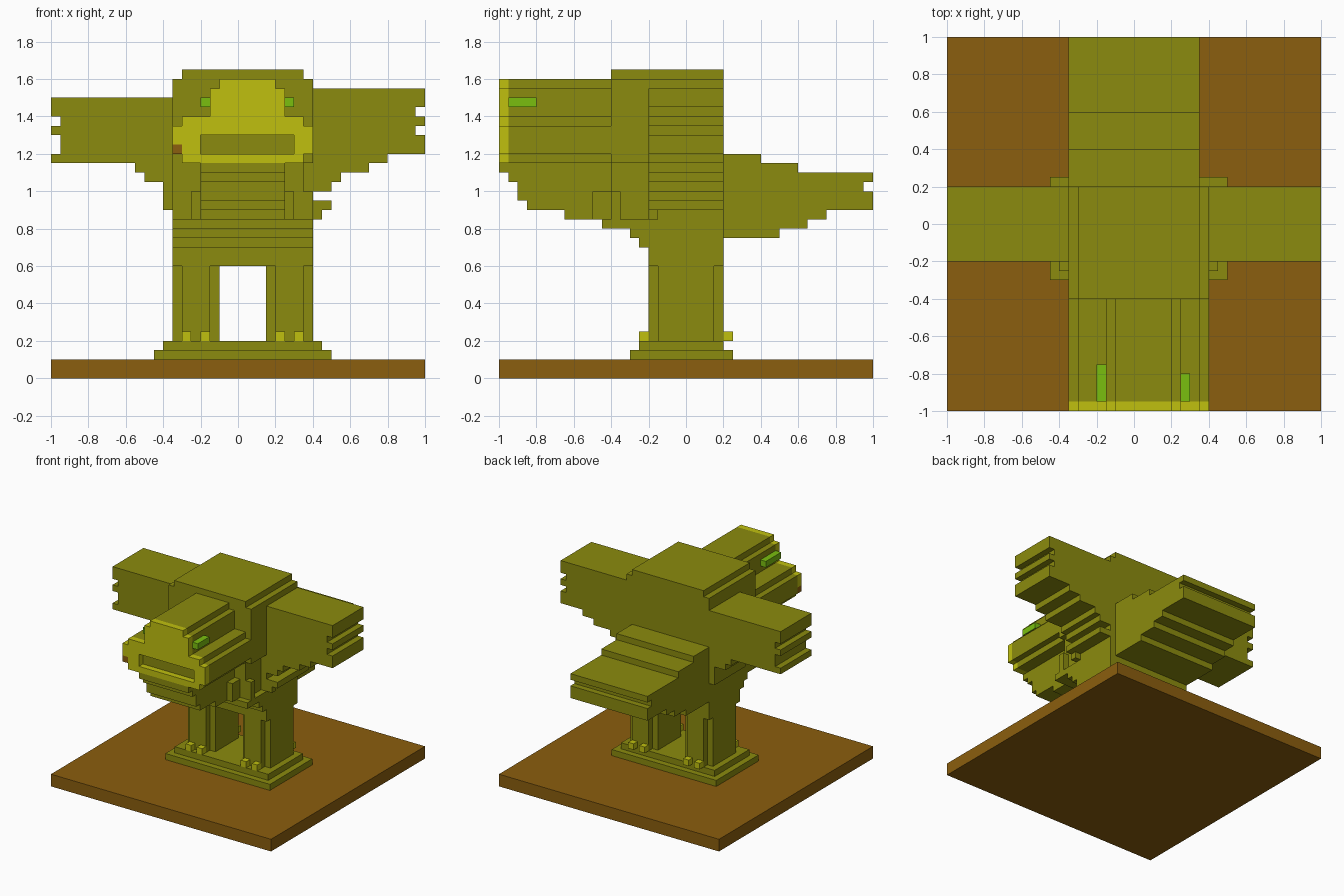
import bpy
import bmesh

cube = bpy.data.objects.get("Cube")
if cube:
    bpy.data.objects.remove(cube, do_unlink=True)


def material(name, rgb):
    m = bpy.data.materials.new(name)
    m.use_nodes = True
    col = (*rgb, 1.0)
    m.diffuse_color = col
    m.node_tree.nodes["Principled BSDF"].inputs["Base Color"].default_value = col
    return m


OLIVE = material("olive", (0.258, 0.258, 0.0044))
YELLOW = material("yellow", (0.527, 0.527, 0.0048))
GREEN = material("green", (0.195, 0.521, 0.0048))
BROWN = material("brown", (0.258, 0.112, 0.0044))


def finish(name, bm, mat):
    bmesh.ops.recalc_face_normals(bm, faces=bm.faces)
    mesh = bpy.data.meshes.new(name)
    bm.to_mesh(mesh)
    bm.free()
    mesh.materials.append(mat)
    ob = bpy.data.objects.new(name, mesh)
    bpy.context.scene.collection.objects.link(ob)
    return ob


def add_prism(bm, rows, axis, a, b):
    """Extrude a stepped outline. rows: (z0, z1, lo, hi) from bottom to top."""
    path = []
    for z0, z1, lo, hi in rows:
        path += [(hi, z0), (hi, z1)]
    for z0, z1, lo, hi in reversed(rows):
        path += [(lo, z1), (lo, z0)]
    # drop repeated and collinear points
    path = [p for i, p in enumerate(path) if p != path[i - 1]]
    n = len(path)
    path = [p for i, p in enumerate(path)
            if not (path[i - 1][0] == p[0] == path[(i + 1) % n][0])]
    place = (lambda u, z, d: (d, u, z)) if axis == "x" else (lambda u, z, d: (u, d, z))
    rings = [[bm.verts.new(place(u, z, d)) for u, z in path] for d in (a, b)]
    bm.faces.new(rings[0])
    bm.faces.new(rings[1][::-1])
    n = len(path)
    for i in range(n):
        j = (i + 1) % n
        bm.faces.new((rings[0][i], rings[0][j], rings[1][j], rings[1][i]))


def prisms(name, mat, outlines, axis, a, b):
    bm = bmesh.new()
    for rows in outlines:
        add_prism(bm, rows, axis, a, b)
    return finish(name, bm, mat)


def boxes(name, mat, *items):
    """Each item: x0, x1, y0, y1, z0, z1."""
    bm = bmesh.new()
    for x0, x1, y0, y1, z0, z1 in items:
        add_prism(bm, [(z0, z1, x0, x1)], "y", y0, y1)
    return finish(name, bm, mat)


# Ground slab and stepped pedestal
boxes("ground_slab", BROWN, (-1, 1, -1, 1, 0, 0.1))
boxes("pedestal", OLIVE,
      (-0.45, 0.5, -0.3, 0.25, 0.1, 0.15),
      (-0.4, 0.45, -0.25, 0.2, 0.15, 0.2))

# Legs with notched corners, toes front and back
for side, x in (("right", -0.35), ("left", 0.15)):
    boxes(side + "_leg", OLIVE,
          (x, x + 0.25, -0.15, 0.15, 0.2, 0.6),
          (x + 0.05, x + 0.2, -0.2, 0.2, 0.2, 0.6))
    boxes(side + "_toes", YELLOW,
          *[(tx, tx + 0.05, ty, ty + 0.05, 0.2, 0.25)
            for tx in (x + 0.05, x + 0.15) for ty in (-0.25, 0.2)])

# Torso, then the chest that steps forward under the head
prisms("torso", OLIVE, [[(0.6, 1.6, -0.35, 0.4), (1.6, 1.65, -0.3, 0.35)]], "y", -0.2, 0.2)
prisms("belly_steps", OLIVE,
       [[(0.7, 0.75, -0.25, -0.2), (0.75, 0.8, -0.3, -0.2), (0.8, 0.85, -0.45, -0.2)]],
       "x", -0.35, 0.4)
prisms("chest", OLIVE,
       [[(0.85, 1.15, -0.35, 0.35), (1.15, 1.6, -0.35, 0.4), (1.6, 1.65, -0.3, 0.35)]],
       "y", -0.4, -0.2)

# Wings with ragged tips
prisms("right_wing", OLIVE,
       [[(0.9, 1.05, -0.4, -0.35), (1.05, 1.1, -0.5, -0.35), (1.1, 1.15, -0.55, -0.35),
         (1.15, 1.2, -1, -0.35), (1.2, 1.3, -0.95, -0.35), (1.3, 1.35, -1, -0.35),
         (1.35, 1.4, -0.95, -0.35), (1.4, 1.5, -1, -0.35)]], "y", -0.2, 0.2)
prisms("left_wing", OLIVE,
       [[(1.0, 1.05, 0.4, 0.5), (1.05, 1.1, 0.4, 0.55), (1.1, 1.15, 0.4, 0.7),
         (1.15, 1.2, 0.4, 0.8), (1.2, 1.3, 0.4, 1), (1.3, 1.35, 0.4, 0.95),
         (1.35, 1.4, 0.4, 1), (1.4, 1.45, 0.4, 0.95), (1.45, 1.55, 0.4, 1)]],
       "y", -0.2, 0.2)
boxes("left_wing_lower_ledge", OLIVE,
      (0.4, 0.5, -0.2, 0.2, 0.9, 0.95), (0.4, 0.45, -0.2, -0.15, 0.85, 0.9))

# Tail with stepped top and underside
prisms("tail", OLIVE,
       [[(0.75, 0.8, 0.2, 0.5), (0.8, 0.85, 0.2, 0.65), (0.85, 0.9, 0.2, 0.75),
         (0.9, 1.0, 0.2, 1), (1.0, 1.05, 0.2, 0.95), (1.05, 1.1, 0.2, 1),
         (1.1, 1.15, 0.2, 0.6), (1.15, 1.2, 0.2, 0.4)]], "x", -0.35, 0.35)

# Head and lower jaw
prisms("head", OLIVE,
       [[(1.15, 1.2, -0.3, 0.35), (1.2, 1.35, -0.35, 0.4), (1.35, 1.4, -0.3, 0.35),
         (1.4, 1.55, -0.15, 0.25), (1.55, 1.6, -0.1, 0.2)]], "y", -0.95, -0.4)
prisms("jaw", OLIVE,
       [[(0.85, 0.9, -0.65, -0.4), (0.9, 0.95, -0.85, -0.4), (0.95, 1.05, -0.9, -0.4),
         (1.05, 1.1, -0.95, -0.4), (1.1, 1.15, -1, -0.4)]], "x", -0.2, 0.25)

# Face plate around the mouth opening
prisms("face", YELLOW,
       [[(1.3, 1.35, -0.35, 0.4), (1.35, 1.4, -0.3, 0.35),
         (1.4, 1.55, -0.15, 0.25), (1.55, 1.6, -0.1, 0.2)],
        [(1.2, 1.25, -0.3, -0.2), (1.25, 1.3, -0.35, -0.2)],
        [(1.2, 1.3, 0.3, 0.4)],
        [(1.15, 1.2, -0.3, 0.35)]], "y", -1, -0.95)
boxes("cheek_spot", BROWN, (-0.35, -0.3, -1, -0.95, 1.2, 1.25))

# Eyes
boxes("right_eye", GREEN, (-0.2, -0.15, -0.95, -0.75, 1.45, 1.5))
boxes("left_eye", GREEN, (0.25, 0.3, -0.95, -0.8, 1.45, 1.5))

# Small arms folded on the chest
boxes("left_arm", OLIVE,
      (0.25, 0.3, -0.5, -0.4, 0.85, 1.0), (0.3, 0.4, -0.4, -0.35, 0.85, 1.0))
boxes("right_arm", OLIVE,
      (-0.25, -0.2, -0.5, -0.4, 0.85, 1.0))
